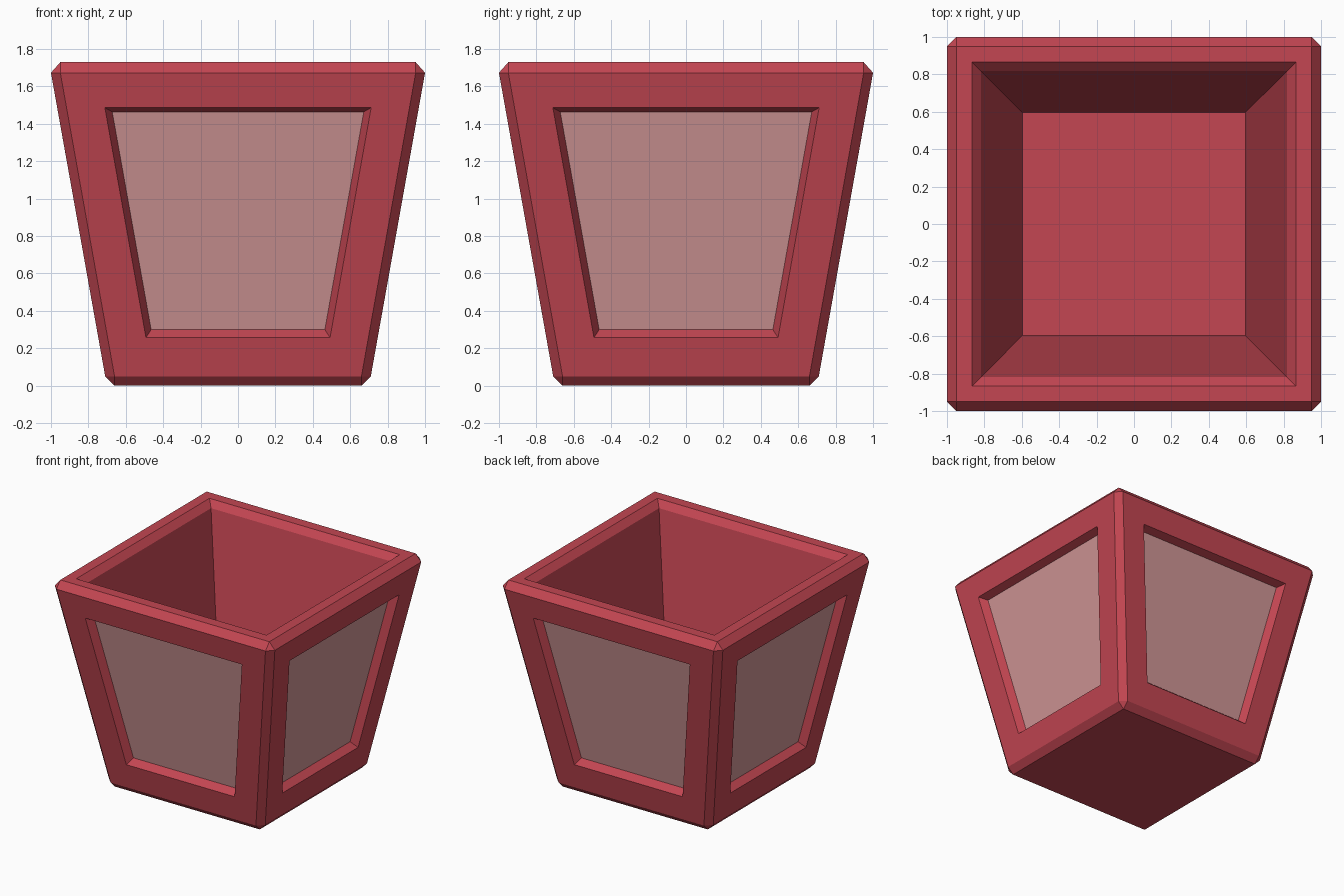
import bpy, bmesh
from mathutils import Vector

if "Cube" in bpy.data.objects:
    bpy.data.objects.remove(bpy.data.objects["Cube"])


def material(name, rgb):
    m = bpy.data.materials.new(name)
    m.diffuse_color = (*rgb, 1)
    m.use_nodes = True
    m.node_tree.nodes["Principled BSDF"].inputs["Base Color"].default_value = m.diffuse_color
    return m


# Square rings as (half width, corner cut, height), from the base up, over the rim, into the pot
RINGS = [
    (0.66, 0.0, 0.0),
    (0.71, 0.05, 0.05),
    (1.0, 0.05, 1.673),
    (0.95, 0.0, 1.73),
    (0.865, 0.0, 1.73),
    (0.817, 0.0, 1.68),
    (0.597, 0.0, 0.45),
]


def ring(bm, h, c, z):
    k = h - c
    pts = [(k, -h), (h, -k), (h, k), (k, h), (-k, h), (-h, k), (-h, -k), (-k, -h)]
    return [bm.verts.new((x, y, z)) for x, y in pts]


# Pot body: tapered box with chamfered edges and a hollow
bm = bmesh.new()
rings = [ring(bm, *r) for r in RINGS]
for a, b in zip(rings, rings[1:]):
    for i in range(8):
        j = (i + 1) % 8
        bm.faces.new((a[i], a[j], b[j], b[i]))
bm.faces.new(rings[0][::-1])
bm.faces.new(rings[-1])
bmesh.ops.remove_doubles(bm, verts=bm.verts[:], dist=0.0005)
bmesh.ops.recalc_face_normals(bm, faces=bm.faces[:])
bm.normal_update()

# Recessed pale panels in the four large outer sides
sides = [f for f in bm.faces
         if f.calc_area() > 1 and f.calc_center_median().xy.length > 0.8]
bmesh.ops.inset_individual(bm, faces=sides, thickness=0.2, use_even_offset=True)
for f in sides:
    out = Vector((*f.calc_center_median().xy, 0)).normalized()
    for v in f.verts:
        v.co += out * 0.0018 + Vector((0, 0, 0.01))
bm.normal_update()
bmesh.ops.inset_individual(bm, faces=sides, thickness=0.033, depth=-0.06,
                           use_even_offset=True)
for f in sides:
    f.material_index = 1

mesh = bpy.data.meshes.new("planter_pot")
bm.to_mesh(mesh)
bm.free()
mesh.materials.append(material("red", (0.546, 0.061, 0.084)))
mesh.materials.append(material("pale pink", (0.631, 0.305, 0.305)))
pot = bpy.data.objects.new("planter_pot", mesh)
bpy.context.collection.objects.link(pot)
